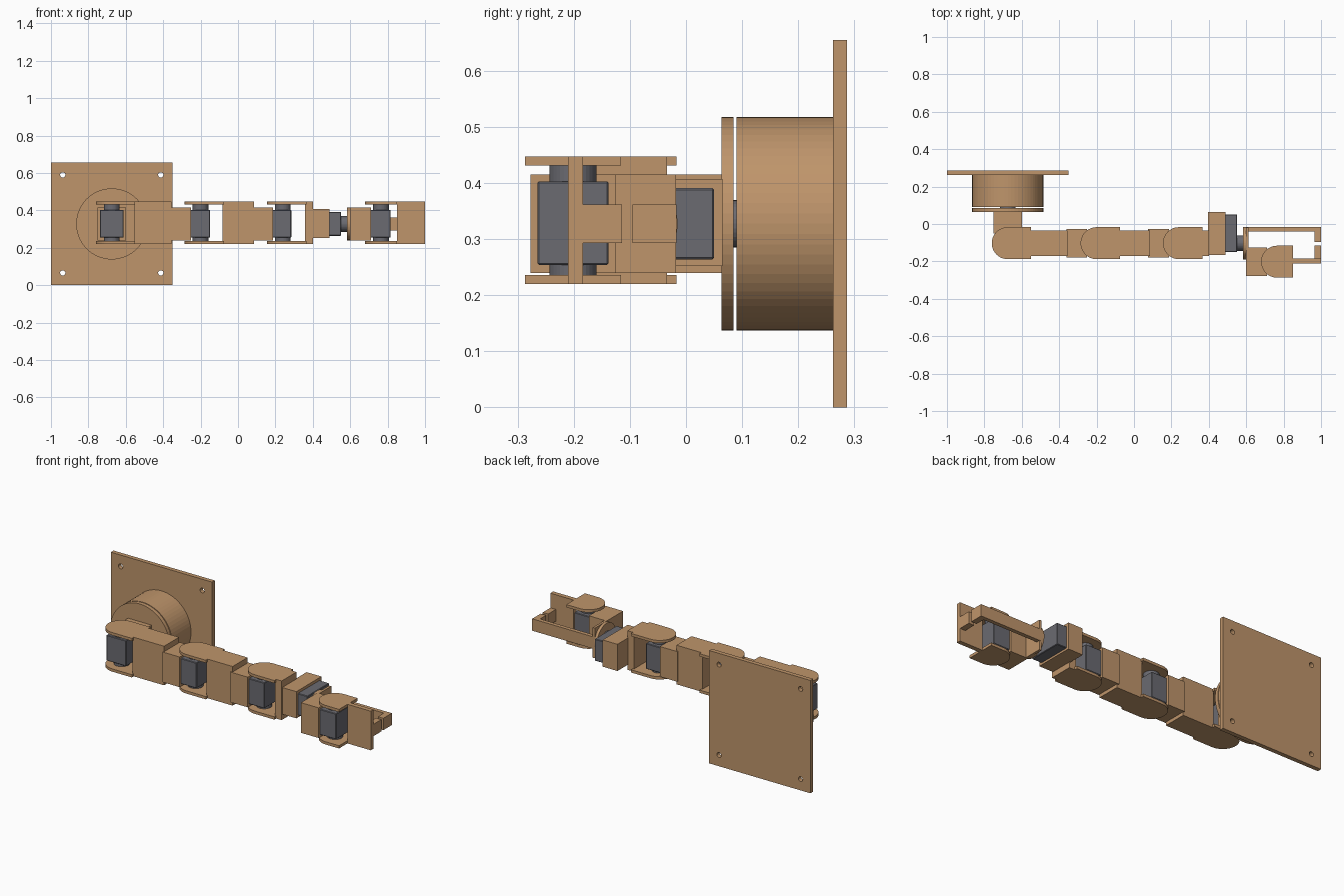
import bpy
import bmesh
import math
from mathutils import Matrix, Vector

cube = bpy.data.objects.get("Cube")
if cube:
    bpy.data.objects.remove(cube, do_unlink=True)


def material(name, color):
    m = bpy.data.materials.new(name)
    m.use_nodes = True
    m.diffuse_color = color
    bsdf = next(n for n in m.node_tree.nodes if n.type == "BSDF_PRINCIPLED")
    bsdf.inputs["Base Color"].default_value = color
    return m


TAN = material("tan plastic", (0.52, 0.30, 0.147, 1))
GRAY = material("dark gray servo", (0.145, 0.145, 0.165, 1))

MID = 0.3275               # height of the arm axis
ARM_Y = -0.1025            # depth of the arm axis
BOTTOM, TOP = 0.22, 0.447  # outer faces of the joint forks
PLATE = 0.016
HORN_R = 0.042
FORK_R = 0.0855


def finish(name, bm, mat):
    bmesh.ops.recalc_face_normals(bm, faces=bm.faces)
    mesh = bpy.data.meshes.new(name)
    bm.to_mesh(mesh)
    bm.free()
    mesh.materials.append(mat)
    ob = bpy.data.objects.new(name, mesh)
    bpy.context.collection.objects.link(ob)
    return ob


def box(name, x, y, z, mat=TAN, bevel=0):
    """Box from (min, max) pairs, with an optional edge bevel."""
    bm = bmesh.new()
    size = [b - a for a, b in (x, y, z)]
    mid = Vector([(a + b) / 2 for a, b in (x, y, z)])
    bmesh.ops.create_cube(bm, size=1, matrix=Matrix.Translation(mid) @ Matrix.Diagonal((*size, 1)))
    if bevel:
        bmesh.ops.bevel(bm, geom=bm.edges[:], offset=bevel, segments=1, affect="EDGES")
    return finish(name, bm, mat)


def cylinder(name, start, axis, length, radius, mat=TAN, sides=64):
    """Cylinder growing from start along axis."""
    bm = bmesh.new()
    axis = Vector(axis)
    turn = axis.to_track_quat("Z", "Y").to_matrix().to_4x4()
    place = Matrix.Translation(Vector(start) + axis * length / 2) @ turn
    bmesh.ops.create_cone(bm, cap_ends=True, segments=sides, radius1=radius,
                          radius2=radius, depth=length, matrix=place)
    return finish(name, bm, mat)


def fork_plate(name, cx, cy, end_x, z):
    """Flat plate, round on the left and square on the right."""
    bm = bmesh.new()
    steps = 24
    pts = [(end_x, cy - FORK_R), (end_x, cy + FORK_R)]
    for i in range(steps + 1):
        a = math.pi / 2 + math.pi * i / steps
        pts.append((cx + FORK_R * math.cos(a), cy + FORK_R * math.sin(a)))
    face = bm.faces.new([bm.verts.new((px, py, z)) for px, py in pts])
    up = bmesh.ops.extrude_face_region(bm, geom=[face])["geom"]
    bmesh.ops.translate(bm, vec=(0, 0, PLATE), verts=[v for v in up if isinstance(v, bmesh.types.BMVert)])
    return finish(name, bm, TAN)


def joint(name, cx, cy, end_x):
    """Upper and lower fork plates with the servo horns inside them."""
    fork_plate(name + "_lower_plate", cx, cy, end_x, BOTTOM)
    fork_plate(name + "_upper_plate", cx, cy, end_x, TOP - PLATE)
    low, high = BOTTOM + PLATE, TOP - PLATE
    cylinder(name + "_lower_horn", (cx, cy, low), (0, 0, 1), 0.02, HORN_R, GRAY, 32)
    cylinder(name + "_upper_horn", (cx, cy, high - 0.029), (0, 0, 1), 0.029, HORN_R, GRAY, 32)


def inline_servo(name, cx, cy, holder_x):
    """Servo pointing along +x, held in a box behind it."""
    box(name + "_servo", (cx - 0.148, cx + 0.05), (cy - 0.0635, cy + 0.0635),
        (0.254, 0.403), GRAY, 0.003)
    box(name + "_servo_holder", holder_x, (cy - 0.0755, cy + 0.0755), (0.24, 0.415))


# Wall plate with four screw holes
wall_plate = box("wall_plate", (-1, -0.35), (0.262, 0.287), (0, 0.655))
for sx in (-1, 1):
    for sz in (-1, 1):
        cutter = cylinder("hole_cutter", (-0.675 + sx * 0.262, 0.2, MID + sz * 0.262),
                          (0, 1, 0), 0.2, 0.014, TAN, 24)
        cutter.hide_render = True
        mod = wall_plate.modifiers.new("hole", "BOOLEAN")
        mod.operation = "DIFFERENCE"
        mod.solver = "EXACT"
        mod.object = cutter
        bpy.context.view_layer.objects.active = wall_plate
        bpy.ops.object.modifier_apply(modifier=mod.name)
        bpy.data.objects.remove(cutter, do_unlink=True)

# Rotating base
SHOULDER = -0.675
cylinder("base_drum", (SHOULDER, 0.09, MID), (0, 1, 0), 0.172, 0.19)
cylinder("base_horn", (SHOULDER, 0.084, MID), (0, 1, 0), 0.008, HORN_R, GRAY, 32)
cylinder("base_turntable", (SHOULDER, 0.063, MID), (0, 1, 0), 0.022, 0.19)

# Shoulder servo points forward from the turntable
box("shoulder_servo_holder", (SHOULDER - 0.0755, SHOULDER + 0.0755), (-0.05, 0.063), (0.24, 0.415))
box("shoulder_servo", (SHOULDER - 0.0635, SHOULDER + 0.0635), (ARM_Y - 0.05, 0.048),
    (0.254, 0.403), GRAY, 0.003)

# Arm joints and the links after them
LINK_Y = (ARM_Y - 0.0685, ARM_Y + 0.0685)
for name, cx, link_end in (("shoulder", SHOULDER, -0.355),
                           ("elbow", -0.2, 0.085),
                           ("wrist", 0.24, 0.4)):
    joint(name, cx, ARM_Y, cx + 0.125)
    box(name + "_link", (cx + 0.118, link_end), LINK_Y, (BOTTOM, TOP))
inline_servo("elbow", -0.2, ARM_Y, (-0.36, -0.25))
inline_servo("wrist", 0.235, ARM_Y, (0.075, 0.187))

# Wrist roll servo
box("roll_servo_holder", (0.395, 0.49), (-0.165, 0.065), (0.252, 0.407))
box("roll_servo", (0.42, 0.552), (-0.15, 0.05), (0.264, 0.391), GRAY, 0.003)
cylinder("roll_horn", (0.55, ARM_Y, MID), (1, 0, 0), 0.034, HORN_R, GRAY, 32)
cylinder("roll_disc", (0.582, ARM_Y, MID), (1, 0, 0), 0.018, 0.0875)

# Gripper body with its servo
GRIP_Y = -0.2015
inline_servo("gripper", 0.765, GRIP_Y, (0.598, 0.712))
joint("gripper", 0.765, GRIP_Y, 0.85)
box("gripper_back_wall", (0.598, 0.612), (-0.13, -0.018), (0.24, 0.415))

# Fixed finger with an inward tip
FINGER_Z = (0.293, 0.362)
box("fixed_finger", (0.6, 1), (-0.04, -0.017), FINGER_Z)
box("fixed_finger_tip", (0.965, 1), (-0.095, -0.038), FINGER_Z)

# Moving finger with an inward tip
box("moving_finger", (0.85, 1), (-0.21, -0.184), (BOTTOM, TOP))
box("moving_finger_tip", (0.965, 1), (-0.186, -0.114), FINGER_Z)
